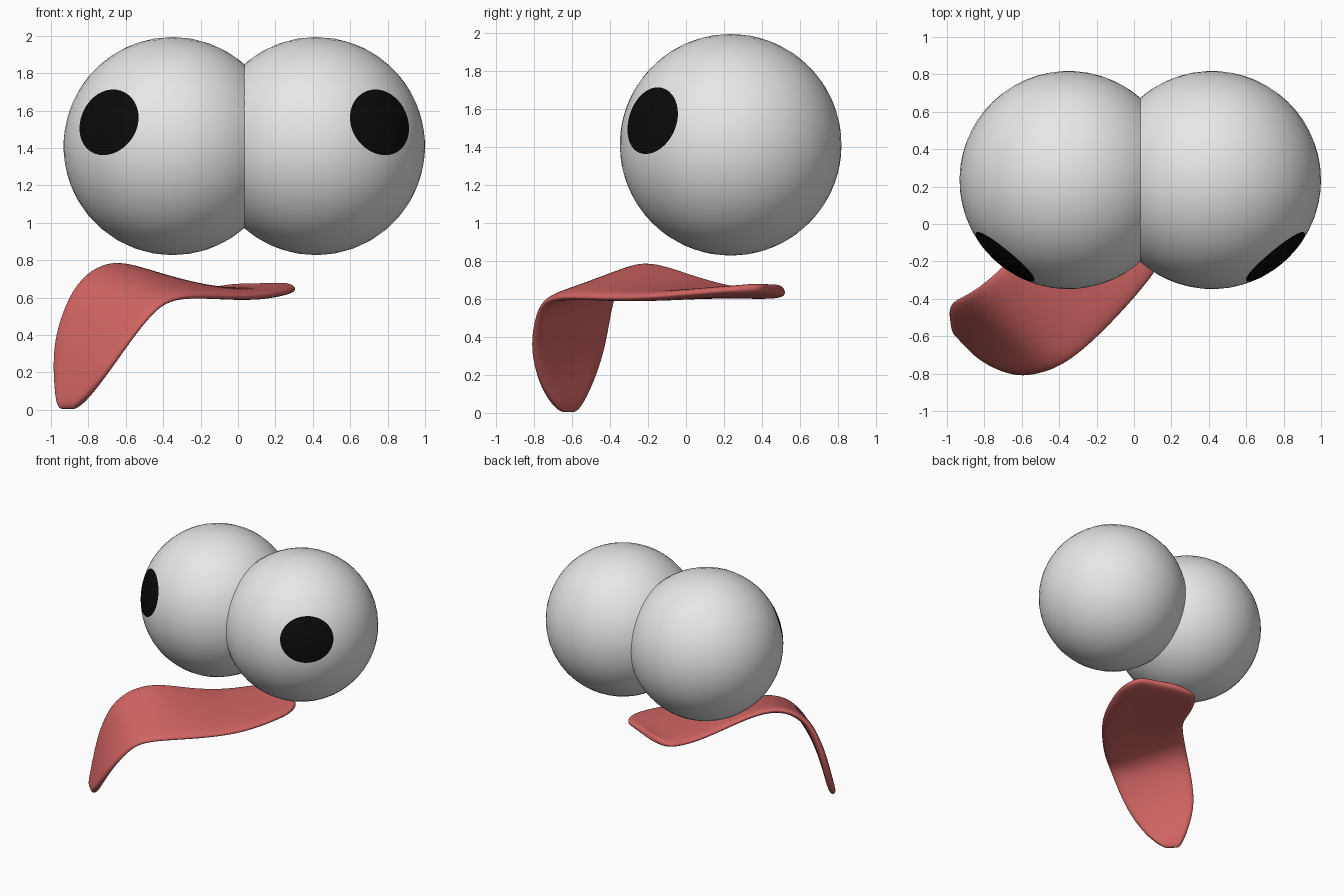
import bpy
import bmesh
from mathutils import Vector, Matrix

default_cube = bpy.data.objects.get("Cube")
if default_cube:
    bpy.data.objects.remove(default_cube, do_unlink=True)


def make_material(name, colour):
    material = bpy.data.materials.new(name)
    material.use_nodes = True
    material.diffuse_color = (*colour, 1)
    shader = material.node_tree.nodes["Principled BSDF"]
    shader.inputs["Base Color"].default_value = (*colour, 1)
    shader.inputs["Roughness"].default_value = 0.6
    return material


eye_white = make_material("eye_white", (0.8, 0.8, 0.8))
pupil_black = make_material("pupil_black", (0.003, 0.003, 0.003))
tongue_red = make_material("tongue_red", (0.64, 0.13, 0.125))


def add_object(name, bm, materials):
    mesh = bpy.data.meshes.new(name)
    bm.to_mesh(mesh)
    bm.free()
    for material in materials:
        mesh.materials.append(material)
    mesh.polygons.foreach_set("use_smooth", [True] * len(mesh.polygons))
    obj = bpy.data.objects.new(name, mesh)
    bpy.context.collection.objects.link(obj)
    return obj


def make_eye(name, centre, side):
    """Ball whose pole follows the gaze; the cap round the pole is the pupil."""
    radius = 0.583
    gaze = Vector((side * 0.36, -0.435, 0.133))
    bm = bmesh.new()
    bmesh.ops.create_uvsphere(bm, u_segments=48, v_segments=28, radius=1)
    for face in bm.faces:
        if face.calc_center_median().z > 0.944:
            face.material_index = 1
    # Stretch the front rings so that the pupil is a wide oval
    for vert in bm.verts:
        front = max(vert.co.z, 0)
        vert.co.x *= 1 + 0.06 * front
        vert.co.y *= 1 - 0.075 * front
        vert.co = vert.co.normalized() * radius
    turn = gaze.to_track_quat('Z', 'Y').to_matrix().to_4x4()
    bm.transform(Matrix.Translation(centre) @ turn)
    return add_object(name, bm, [eye_white, pupil_black])


make_eye("right_eye", Vector((-0.35, 0.235, 1.41)), -1)
make_eye("left_eye", Vector((0.417, 0.235, 1.41)), 1)

# Tongue: pairs of edge points from the hanging tip to the rounded root
tongue_edges = [
    ((-.96, -.58, .0), (-.87, -.66, .0)),
    ((-.98, -.5, .13), (-.76, -.76, .11)),
    ((-.99, -.43, .32), (-.61, -.82, .32)),
    ((-.95, -.4, .5), (-.49, -.8, .48)),
    ((-.86, -.36, .7), (-.38, -.76, .59)),
    ((-.68, -.21, .81), (-.23, -.65, .61)),
    ((-.48, .04, .71), (.01, -.4, .6)),
    ((-.36, .28, .64), (.19, -.17, .61)),
    ((-.26, .46, .62), (.3, .12, .64)),
    ((-.18, .54, .63), (.32, .27, .65)),
    ((.0, .5, .66), (.27, .4, .66)),
]
columns = 5


def make_tongue():
    bm = bmesh.new()
    grid = []
    for start, end in tongue_edges:
        a, b = Vector(start), Vector(end)
        grid.append([bm.verts.new(a.lerp(b, i / (columns - 1)))
                     for i in range(columns)])
    for row, following in zip(grid, grid[1:]):
        for i in range(columns - 1):
            bm.faces.new((row[i], row[i + 1], following[i + 1], following[i]))
    bmesh.ops.recalc_face_normals(bm, faces=bm.faces)
    tongue = add_object("tongue", bm, [tongue_red])
    thickness = tongue.modifiers.new("thickness", 'SOLIDIFY')
    thickness.thickness = 0.055
    thickness.offset = 0
    rounding = tongue.modifiers.new("rounding", 'SUBSURF')
    rounding.levels = 3
    rounding.render_levels = 3
    return tongue


make_tongue()
